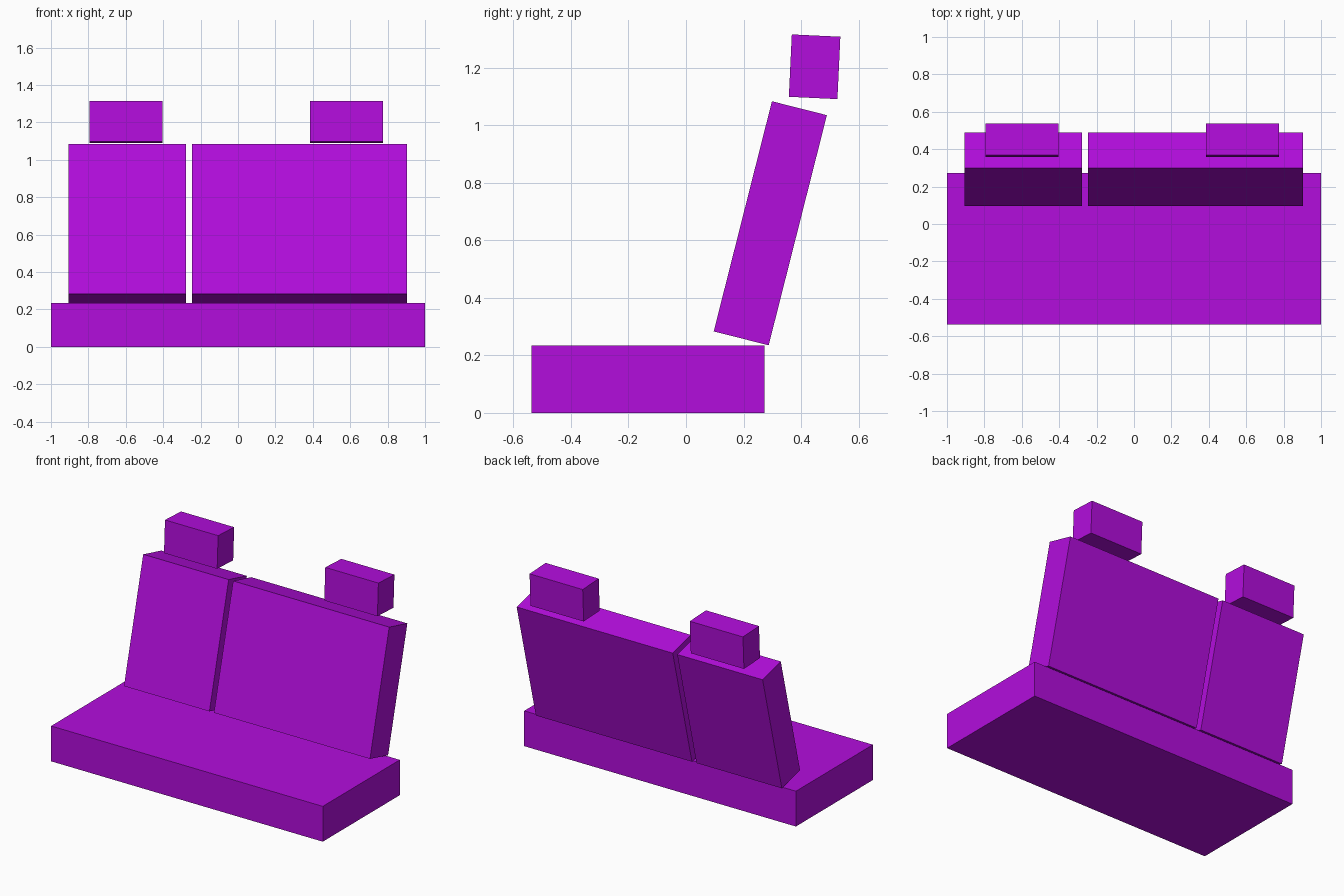
import bpy
import bmesh
from math import radians
from mathutils import Matrix

cube = bpy.data.objects.get("Cube")
if cube:
    bpy.data.objects.remove(cube, do_unlink=True)

# Single upholstery colour
purple = bpy.data.materials.new("purple_upholstery")
purple.use_nodes = True
colour = (0.45, 0.004, 0.72, 1)
purple.diffuse_color = colour
purple.node_tree.nodes["Principled BSDF"].inputs["Base Color"].default_value = colour


def box(name, x_range, centre_yz, depth, height, lean=0):
    """Box spanning x_range, leaning backwards by some degrees."""
    x0, x1 = x_range
    bm = bmesh.new()
    bmesh.ops.create_cube(bm, size=1, matrix=Matrix.Diagonal((x1 - x0, depth, height, 1)))
    mesh = bpy.data.meshes.new(name)
    bm.to_mesh(mesh)
    bm.free()
    mesh.materials.append(purple)
    obj = bpy.data.objects.new(name, mesh)
    obj.location = ((x0 + x1) / 2, *centre_yz)
    obj.rotation_euler.x = radians(-lean)
    bpy.context.collection.objects.link(obj)
    return obj


# Bench cushion
box("seat_cushion", (-1, 1), (-0.132, 0.1175), 0.81, 0.235)

# Split backrest: narrow right part, wide left part
for side, span in (("right", (-0.907, -0.278)), ("left", (-0.245, 0.904))):
    box(side + "_backrest", span, (0.293, 0.659), 0.197, 0.825, lean=14.2)

# Headrests
for side, span in (("right", (-0.795, -0.404)), ("left", (0.385, 0.776))):
    box(side + "_headrest", span, (0.447, 1.203), 0.169, 0.217, lean=2.7)
